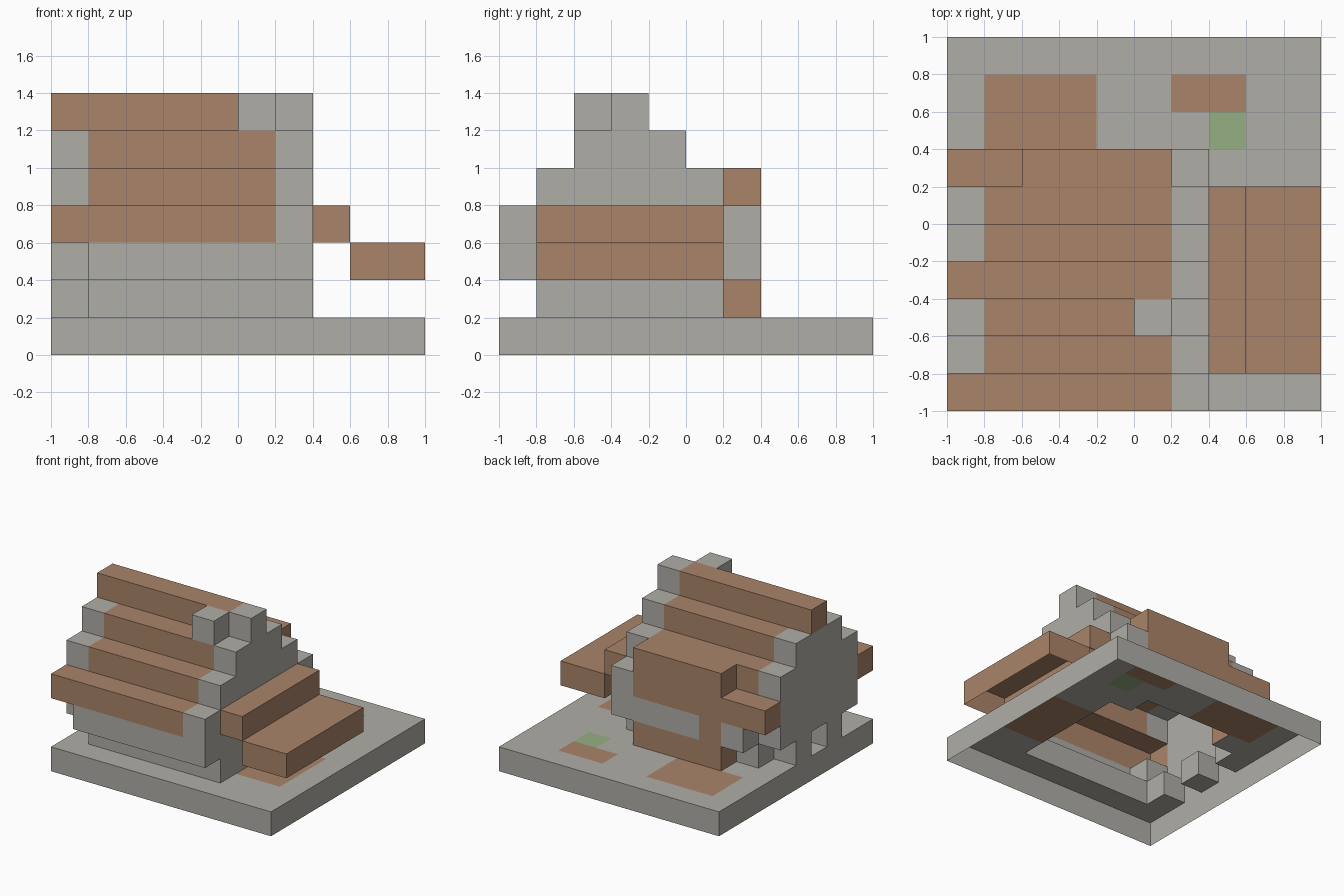
import bpy

if "Cube" in bpy.data.objects:
    bpy.data.objects.remove(bpy.data.objects["Cube"])

S = 0.2  # one block


def material(name, rgb):
    m = bpy.data.materials.new(name)
    m.diffuse_color = (*rgb, 1.0)
    m.use_nodes = True
    m.node_tree.nodes["Principled BSDF"].inputs["Base Color"].default_value = m.diffuse_color
    return m


MATS = [material("stone grey", (0.434, 0.423, 0.386)),
        material("clay brown", (0.402, 0.231, 0.141)),
        material("moss green", (0.305, 0.428, 0.231))]
GREY, BROWN, GREEN = 0, 1, 2

# Each part is a list of block ranges: x0, x1, y0, y1, z0, z1, colour.
# Later ranges in a part repaint earlier ones.
PARTS = {
    # base plate with painted patches
    "base_plate": [(0, 10, 0, 10, 0, 1, GREY),
                   (1, 4, 7, 9, 0, 1, BROWN),
                   (6, 8, 8, 9, 0, 1, BROWN),
                   (7, 8, 7, 8, 0, 1, GREEN),
                   (7, 9, 2, 5, 0, 1, BROWN)],
    # recessed ground floor
    "ground_floor": [(1, 7, 1, 6, 1, 2, GREY)],
    # posts under the overhanging left gable
    "left_posts": [(0, 1, j, j + 1, 1, 2, GREY) for j in (2, 4)],
    # overhanging upper floor
    "upper_floor": [(1, 7, 0, 6, 2, 3, GREY),
                    (0, 1, 1, 6, 2, 3, GREY),
                    (0, 7, 1, 6, 3, 4, GREY),
                    (1, 2, 6, 7, 2, 3, GREY),
                    (6, 7, 6, 7, 2, 4, GREY)],
    # eaves at the front and back
    "front_eave": [(0, 6, 0, 1, 3, 4, BROWN), (6, 7, 0, 1, 3, 4, GREY)],
    "back_eave": [(0, 2, 6, 7, 3, 4, BROWN)],
    # stepped roof with grey gable ends
    "roof_steps": [b for k, j0, j1 in ((4, 1, 6), (5, 2, 5))
                   for b in ((0, 7, j0, j1, k, k + 1, GREY),
                             (1, 6, j0, j1, k, k + 1, BROWN))],
    "roof_ridge": [(0, 6, 3, 4, 6, 7, BROWN), (6, 7, 3, 4, 6, 7, GREY)],
    "chimney": [(5, 6, 2, 3, 6, 7, GREY)],
    # tall bay on the back wall with a grey band
    "back_bay": [(2, 6, 6, 7, 1, 5, BROWN), (3, 6, 6, 7, 2, 3, GREY)],
    # stepped porch roof on the right
    "porch_roof": [(7, 8, 1, 6, 3, 4, BROWN), (8, 10, 1, 6, 2, 3, BROWN)],
}

# Outward block sides; the shell is open underneath
SIDES = {
    (1, 0, 0): ((1, 0, 0), (1, 1, 0), (1, 1, 1), (1, 0, 1)),
    (-1, 0, 0): ((0, 1, 0), (0, 0, 0), (0, 0, 1), (0, 1, 1)),
    (0, 1, 0): ((1, 1, 0), (0, 1, 0), (0, 1, 1), (1, 1, 1)),
    (0, -1, 0): ((0, 0, 0), (1, 0, 0), (1, 0, 1), (0, 0, 1)),
    (0, 0, 1): ((0, 0, 1), (1, 0, 1), (1, 1, 1), (0, 1, 1)),
}


def fill(boxes):
    """Blocks covered by the ranges, with their colours."""
    return {(i, j, k): c
            for x0, x1, y0, y1, z0, z1, c in boxes
            for i in range(x0, x1) for j in range(y0, y1) for k in range(z0, z1)}


cells = {name: fill(boxes) for name, boxes in PARTS.items()}
solid = set().union(*cells.values())


def build(name, blocks):
    """Outer skin of one part, leaving out sides that touch other blocks."""
    index, faces, colours = {}, [], []
    for (i, j, k), colour in blocks.items():
        for (dx, dy, dz), corners in SIDES.items():
            if (i + dx, j + dy, k + dz) in solid:
                continue
            faces.append([index.setdefault((i + a, j + b, k + c), len(index))
                          for a, b, c in corners])
            colours.append(colour)
    me = bpy.data.meshes.new(name)
    me.from_pydata([(x * S - 1, y * S - 1, z * S) for x, y, z in index], [], faces)
    for m in MATS:
        me.materials.append(m)
    for poly, colour in zip(me.polygons, colours):
        poly.material_index = colour
    me.update()
    bpy.context.collection.objects.link(bpy.data.objects.new(name, me))


for name, blocks in cells.items():
    build(name, blocks)
